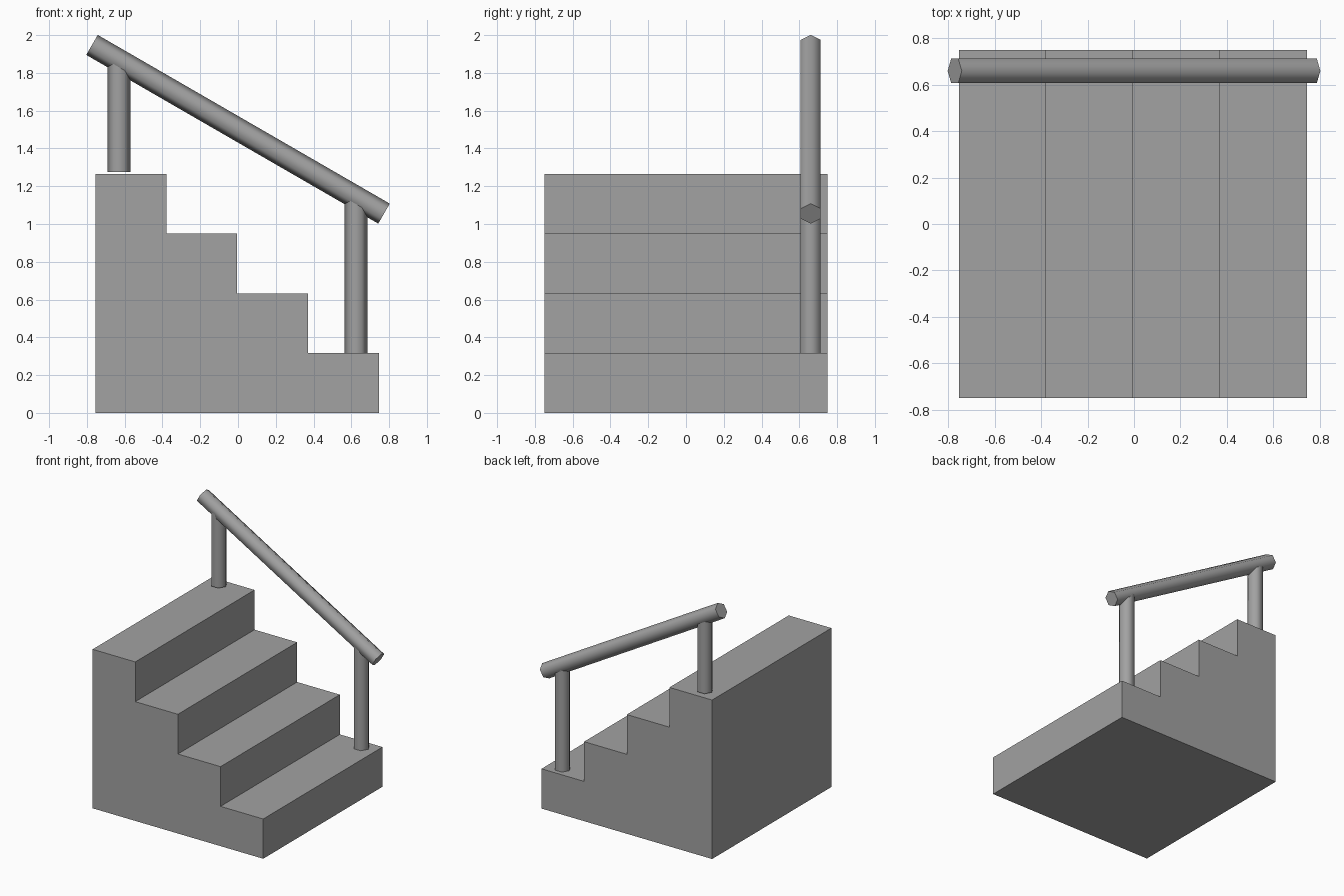
import bpy
import bmesh
import math
from mathutils import Vector

cube = bpy.data.objects.get("Cube")
if cube:
    bpy.data.objects.remove(cube, do_unlink=True)

# Single stone grey
grey = bpy.data.materials.new("stone_grey")
grey.use_nodes = True
colour = (0.36, 0.36, 0.36, 1)
grey.diffuse_color = colour
grey.node_tree.nodes["Principled BSDF"].inputs["Base Color"].default_value = colour


def make_steps(name, count, x_min, x_max, half_depth, rise):
    """Extrude a stair profile, tallest step at x_min."""
    run = (x_max - x_min) / count
    profile = [(x_min, 0), (x_max, 0)]
    for i in range(count):
        x = x_max - i * run
        profile += [(x, (i + 1) * rise), (x - run, (i + 1) * rise)]
    bm = bmesh.new()
    face = bm.faces.new([bm.verts.new((x, -half_depth, z)) for x, z in profile])
    ext = bmesh.ops.extrude_face_region(bm, geom=[face])
    moved = [v for v in ext["geom"] if isinstance(v, bmesh.types.BMVert)]
    bmesh.ops.translate(bm, vec=(0, 2 * half_depth, 0), verts=moved)
    bmesh.ops.recalc_face_normals(bm, faces=bm.faces)
    mesh = bpy.data.meshes.new(name)
    bm.to_mesh(mesh)
    bm.free()
    mesh.materials.append(grey)
    obj = bpy.data.objects.new(name, mesh)
    bpy.context.collection.objects.link(obj)


def make_bar(name, start, end, radius=0.061):
    """Six-sided bar in the xz plane, flat sides facing front and back."""
    start, end = Vector(start), Vector(end)
    axis = end - start
    bpy.ops.mesh.primitive_cylinder_add(
        vertices=6, radius=radius, depth=axis.length, location=(start + end) / 2)
    obj = bpy.context.object
    obj.name = name
    # Turn corners onto the x axis, then tilt about y
    for v in obj.data.vertices:
        v.co.x, v.co.y = v.co.y, -v.co.x
    obj.rotation_euler.y = math.atan2(axis.x, axis.z)
    obj.data.materials.append(grey)
    bpy.ops.object.shade_smooth_by_angle(angle=math.radians(65))


# Steps
make_steps("steps", 4, -0.755, 0.747, 0.75, 0.3163)

# Handrail and its two posts
rail_y = 0.66
make_bar("handrail", (-0.773, rail_y, 1.948), (0.773, rail_y, 1.055))
make_bar("upper_post", (-0.63, rail_y, 1.275), (-0.63, rail_y, 1.86))
make_bar("lower_post", (0.625, rail_y, 0.316), (0.625, rail_y, 1.135))
